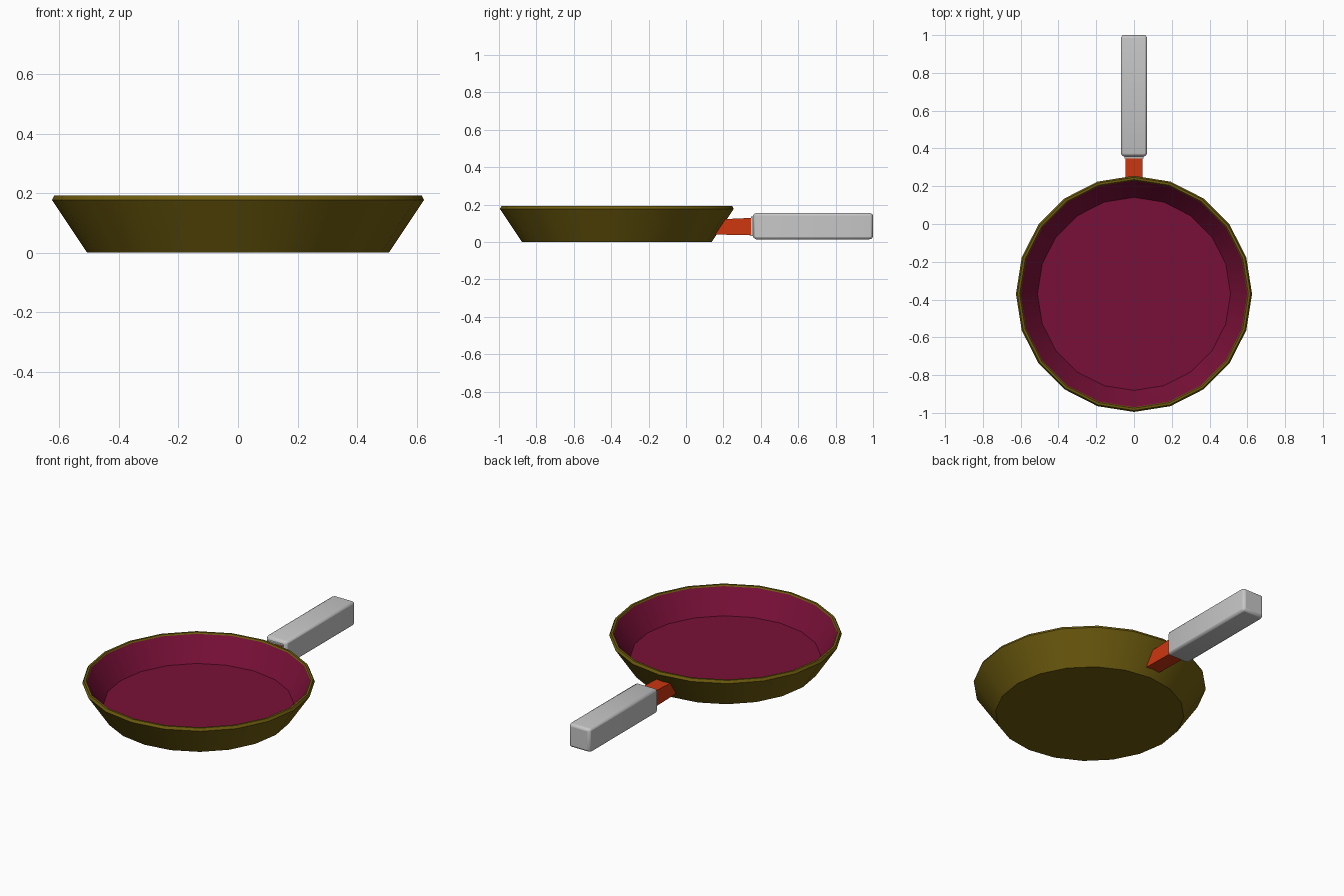
import bpy, bmesh, math

cube = bpy.data.objects.get("Cube")
if cube:
    bpy.data.objects.remove(cube, do_unlink=True)

SIDES = 20
PAN_Y = -0.37


def material(name, r, g, b):
    m = bpy.data.materials.new(name)
    m.use_nodes = True
    m.diffuse_color = (r, g, b, 1)
    bsdf = m.node_tree.nodes["Principled BSDF"]
    bsdf.inputs["Base Color"].default_value = (r, g, b, 1)
    bsdf.inputs["Roughness"].default_value = 0.7
    return m


def finish(name, bm, mats):
    bmesh.ops.recalc_face_normals(bm, faces=bm.faces[:])
    mesh = bpy.data.meshes.new(name)
    bm.to_mesh(mesh)
    bm.free()
    for m in mats:
        mesh.materials.append(m)
    ob = bpy.data.objects.new(name, mesh)
    bpy.context.collection.objects.link(ob)
    return ob


def smooth(ob):
    bpy.ops.object.select_all(action="DESELECT")
    ob.select_set(True)
    bpy.context.view_layer.objects.active = ob
    bpy.ops.object.shade_smooth_by_angle(angle=math.radians(30))


def skin(bm, rings):
    """Join successive vertex rings with quads and cap both ends."""
    bands = []
    for a, b in zip(rings, rings[1:]):
        n = len(a)
        bands.append([bm.faces.new((a[i], a[(i + 1) % n], b[(i + 1) % n], b[i]))
                      for i in range(n)])
    caps = [bm.faces.new(rings[0]), bm.faces.new(rings[-1])]
    return bands, caps


def box_loft(name, sections, mat, bevel=0):
    """Rectangular sections along y: (y low, y high, half width, z low, z high)."""
    bm = bmesh.new()
    rings = [[bm.verts.new(p) for p in ((-w, yl, zl), (w, yl, zl), (w, yh, zh), (-w, yh, zh))]
             for yl, yh, w, zl, zh in sections]
    skin(bm, rings)
    ob = finish(name, bm, [mat])
    if bevel:
        mod = ob.modifiers.new("rounded edges", "BEVEL")
        mod.width = bevel
        mod.segments = 2
        mod.limit_method = "ANGLE"
    smooth(ob)
    return ob


olive = material("olive metal", 0.156, 0.107, 0.0045)
plum = material("plum coating", 0.19, 0.005, 0.038)
orange = material("orange bracket", 0.62, 0.038, 0.005)
grey = material("light grey grip", 0.57, 0.57, 0.57)

# Pan: outer wall, rim, then coated inside wall and floor
profile = [(0.507, 0), (0.625, 0.177), (0.617, 0.192), (0.605, 0.192),
           (0.6, 0.184), (0.511, 0.05)]
bm = bmesh.new()
rings = [[bm.verts.new((r * math.cos(math.tau * i / SIDES),
                        PAN_Y + r * math.sin(math.tau * i / SIDES), z))
          for i in range(SIDES)] for r, z in profile]
bands, caps = skin(bm, rings)
for f in bands[-1] + [caps[1]]:
    f.material_index = 1
smooth(finish("pan", bm, [olive, plum]))

# Bracket: its slanted end is buried in the pan wall
box_loft("handle_bracket", [(0.147, 0.202, 0.045, 0.04, 0.122),
                            (0.38, 0.38, 0.045, 0.035, 0.13)], orange)

# Grip with a short stepped collar at the pan end
box_loft("grip_collar", [(0.348, 0.348, 0.049, 0.033, 0.135),
                         (0.38, 0.38, 0.052, 0.03, 0.14)], grey)
box_loft("handle_grip", [(0.357, 0.357, 0.062, 0.022, 0.148),
                         (0.375, 0.375, 0.07, 0.014, 0.155),
                         (0.98, 0.98, 0.07, 0.014, 0.155),
                         (1.0, 1.0, 0.066, 0.018, 0.151)], grey, 0.012)
